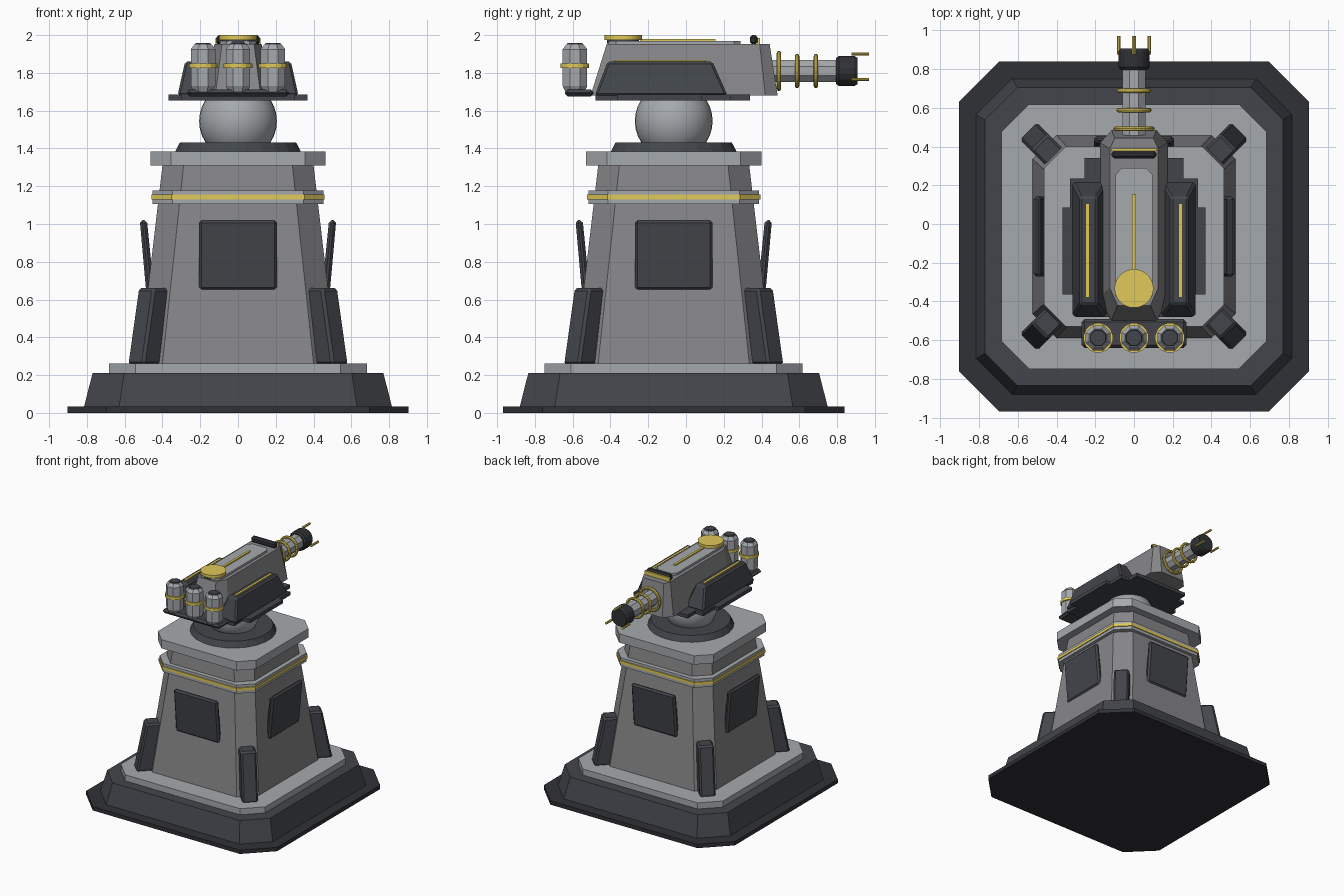
import bpy, bmesh, math
from mathutils import Matrix, Vector

if "Cube" in bpy.data.objects:
    bpy.data.objects.remove(bpy.data.objects["Cube"])

CY = -0.065   # pedestal centre in y
GZ = 1.81     # gun axis height


def material(name, rgb):
    m = bpy.data.materials.new(name)
    m.diffuse_color = (*rgb, 1)
    m.use_nodes = True
    m.node_tree.nodes["Principled BSDF"].inputs["Base Color"].default_value = m.diffuse_color
    return m


LIGHT = material("light_grey", (0.38, 0.40, 0.42))
MID = material("mid_grey", (0.24, 0.24, 0.25))
DARK = material("dark_steel", (0.055, 0.06, 0.07))
BLACK = material("black_steel", (0.03, 0.031, 0.036))
GOLD = material("gold", (0.75, 0.58, 0.10))


def loft(name, rings, mat, bevel=0, smooth=False):
    """Closed solid skinned through rings of equal point count."""
    bm = bmesh.new()
    loops = [[bm.verts.new(p) for p in r] for r in rings]
    n = len(rings[0])
    for a, b in zip(loops, loops[1:]):
        for i in range(n):
            bm.faces.new((a[i], a[(i + 1) % n], b[(i + 1) % n], b[i]))
    bm.faces.new(loops[0][::-1])
    bm.faces.new(loops[-1])
    bmesh.ops.recalc_face_normals(bm, faces=bm.faces)
    me = bpy.data.meshes.new(name)
    bm.to_mesh(me)
    bm.free()
    me.materials.append(mat)
    ob = bpy.data.objects.new(name, me)
    bpy.context.collection.objects.link(ob)
    if bevel:
        mod = ob.modifiers.new("bevel", "BEVEL")
        mod.width, mod.segments = bevel, 1
    if smooth:
        bpy.ops.object.select_all(action="DESELECT")
        bpy.context.view_layer.objects.active = ob
        ob.select_set(True)
        bpy.ops.object.shade_smooth_by_angle(angle=math.radians(35))
    return ob


def octagon(h, cut, z):
    k = h - cut
    pts = [(h, -k), (h, k), (k, h), (-k, h), (-h, k), (-h, -k), (-k, -h), (k, -h)]
    return [(x, y + CY, z) for x, y in pts]


def rect(x0, x1, y0, y1, z):
    return [(x0, y0, z), (x1, y0, z), (x1, y1, z), (x0, y1, z)]


def box(name, x0, x1, y0, y1, z0, z1, mat, bevel=0):
    return loft(name, [rect(x0, x1, y0, y1, z0), rect(x0, x1, y0, y1, z1)], mat, bevel)


def turned(name, profile, sides, mat, at=(0, 0, 0), axis="Z", smooth=False):
    """Solid of revolution from (radius, height) pairs, along z or y."""
    rings = []
    for r, h in profile:
        ring = []
        for i in range(sides):
            a = 2 * math.pi * (i + 0.5) / sides
            p = (r * math.cos(a), r * math.sin(a), h)
            if axis == "Y":
                p = (p[0], h, p[1])
            ring.append(Vector(p) + Vector(at))
        rings.append(ring)
    return loft(name, rings, mat, smooth=smooth)


def mirrored(half):
    """Close a right-hand outline by mirroring it over x = 0."""
    return half + [(-x, y) for x, y in reversed(half)]


def at_z(pts, z):
    return [(x, y, z) for x, y in pts]


# Pedestal: stacked chamfered square sections
for name, h0, c0, z0, h1, c1, z1, mat in [
    ("ground_slab", 0.903, 0.207, 0, 0.903, 0.207, 0.033, BLACK),
    ("sloped_base", 0.815, 0.185, 0.033, 0.77, 0.168, 0.21, DARK),
    ("base_plate", 0.683, 0.14, 0.21, 0.683, 0.14, 0.262, LIGHT),
    ("column", 0.523, 0.123, 0.262, 0.40, 0.112, 1.31, MID),
    ("collar_ring", 0.452, 0.105, 1.105, 0.452, 0.105, 1.178, LIGHT),
    ("collar_gold_band", 0.459, 0.108, 1.13, 0.459, 0.108, 1.155, GOLD),
    ("column_cap", 0.464, 0.11, 1.31, 0.464, 0.11, 1.385, LIGHT),
]:
    loft(name, [octagon(h0, c0, z0), octagon(h1, c1, z1)], mat)

# Tilted side panels and corner buttresses, four of each
for i in range(4):
    place = Matrix.Translation((0, CY, 0))
    panel = loft(f"side_panel_{i}", [
        rect(-0.206, 0.206, 0.445, 0.487, 0.65),
        rect(-0.206, 0.206, 0.482, 0.520, 1.02)], DARK, 0.014)
    panel.matrix_world = place @ Matrix.Rotation(i * math.pi / 2, 4, "Z")
    buttress = loft(f"corner_buttress_{i}", [
        rect(-0.062, 0.062, 0.60, 0.772, 0.255),
        rect(-0.062, 0.062, 0.53, 0.692, 0.66)], DARK, 0.014)
    buttress.matrix_world = place @ Matrix.Rotation((i + 0.5) * math.pi / 2, 4, "Z")

# Turntable and ball joint
turned("turntable", [(0.335, 1.385), (0.31, 1.432)], 24, DARK, (0, CY, 0))
bpy.ops.mesh.primitive_uv_sphere_add(segments=32, ring_count=16, radius=0.206,
                                     location=(0, CY, 1.545))
ball = bpy.context.object
ball.name = "ball_joint"
ball.data.materials.append(LIGHT)
bpy.ops.object.shade_smooth_by_angle()

# Turret floor plate with stepped outline
floor = mirrored([(0.30, -0.48), (0.30, -0.365), (0.368, -0.365), (0.368, 0.085),
                  (0.33, 0.085), (0.33, 0.235), (0.255, 0.235), (0.255, 0.34)])
loft("turret_floor", [at_z(floor, 1.655), at_z(floor, 1.685)], DARK)

# Turret body
lower = mirrored([(0.12, -0.505), (0.175, -0.37), (0.175, 0.42), (0.115, 0.485)])
upper = mirrored([(0.085, -0.42), (0.125, -0.33), (0.125, 0.39), (0.10, 0.443)])
loft("turret_body", [at_z(lower, 1.68), at_z(upper, 1.952)], MID)
deck = mirrored([(0.06, -0.41), (0.095, -0.37), (0.095, 0.255), (0.065, 0.288)])
loft("top_deck", [at_z(deck, 1.95), at_z(deck, 1.97)], LIGHT)

# Side pods with gold stripes
for s, side in ((1, "right"), (-1, "left")):
    pod = loft(f"{side}_pod", [
        [(s * x, y, z) for x, y, z in rect(0.14, 0.32, -0.483, 0.22, 1.68)],
        [(s * x, y, z) for x, y, z in rect(0.19, 0.28, -0.415, 0.14, 1.86)]],
        DARK, 0.012)
    box(f"{side}_pod_stripe", s * 0.24 - 0.01, s * 0.24 + 0.01,
        -0.38, 0.105, 1.855, 1.868, GOLD)

# Hatch, centre stripe and front sight
turned("hatch_collar", [(0.085, 1.955), (0.085, 1.977)], 24, DARK, (0, -0.333, 0))
turned("hatch_disc", [(0.1, 1.975), (0.1, 2.0)], 32, GOLD, (0, -0.333, 0))
box("centre_stripe", -0.01, 0.01, -0.24, 0.155, 1.965, 1.98, GOLD)
box("front_sight", -0.115, 0.115, 0.338, 0.378, 1.95, 2.0, BLACK, 0.012)
box("sight_gold_bar", -0.12, 0.12, 0.378, 0.391, 1.95, 1.985, GOLD)

# Gun: barrel, muzzle, coil rings and prongs
turned("barrel", [(0.064, 0.42), (0.064, 0.81)], 8, LIGHT, (0, 0, GZ), "Y")
turned("muzzle", [(0.07, 0.795), (0.082, 0.81), (0.082, 0.89), (0.072, 0.907)],
       16, BLACK, (0, 0, GZ), "Y")
for i, (y, r) in enumerate([(0.492, 0.095), (0.588, 0.079), (0.688, 0.079)]):
    bpy.ops.mesh.primitive_torus_add(major_radius=r, minor_radius=0.012,
                                     major_segments=24, minor_segments=8,
                                     location=(0, y, GZ), rotation=(math.pi / 2, 0, 0))
    ring = bpy.context.object
    ring.name = f"coil_ring_{i}"
    ring.data.materials.append(GOLD)
for i in range(3):
    a = math.pi / 2 + i * 2 * math.pi / 3
    turned(f"muzzle_prong_{i}", [(0.01, 0.875), (0.01, 0.97)], 8, GOLD,
           (0.09 * math.cos(a), 0, GZ + 0.09 * math.sin(a)), "Y")

# Rear tray and three canisters
box("rear_tray", -0.27, 0.27, -0.64, -0.49, 1.675, 1.712, DARK, 0.015)
for i in (-1, 0, 1):
    at = (i * 0.185, -0.588, 0)
    turned(f"canister_{i + 1}", [(0.055, 1.70), (0.07, 1.73), (0.07, 1.925), (0.05, 1.95)],
           8, LIGHT, at)
    turned(f"canister_band_{i + 1}", [(0.077, 1.826), (0.077, 1.85)], 16, GOLD, at)
    turned(f"canister_cap_{i + 1}", [(0.052, 1.94), (0.042, 1.958)], 8, DARK, at)
